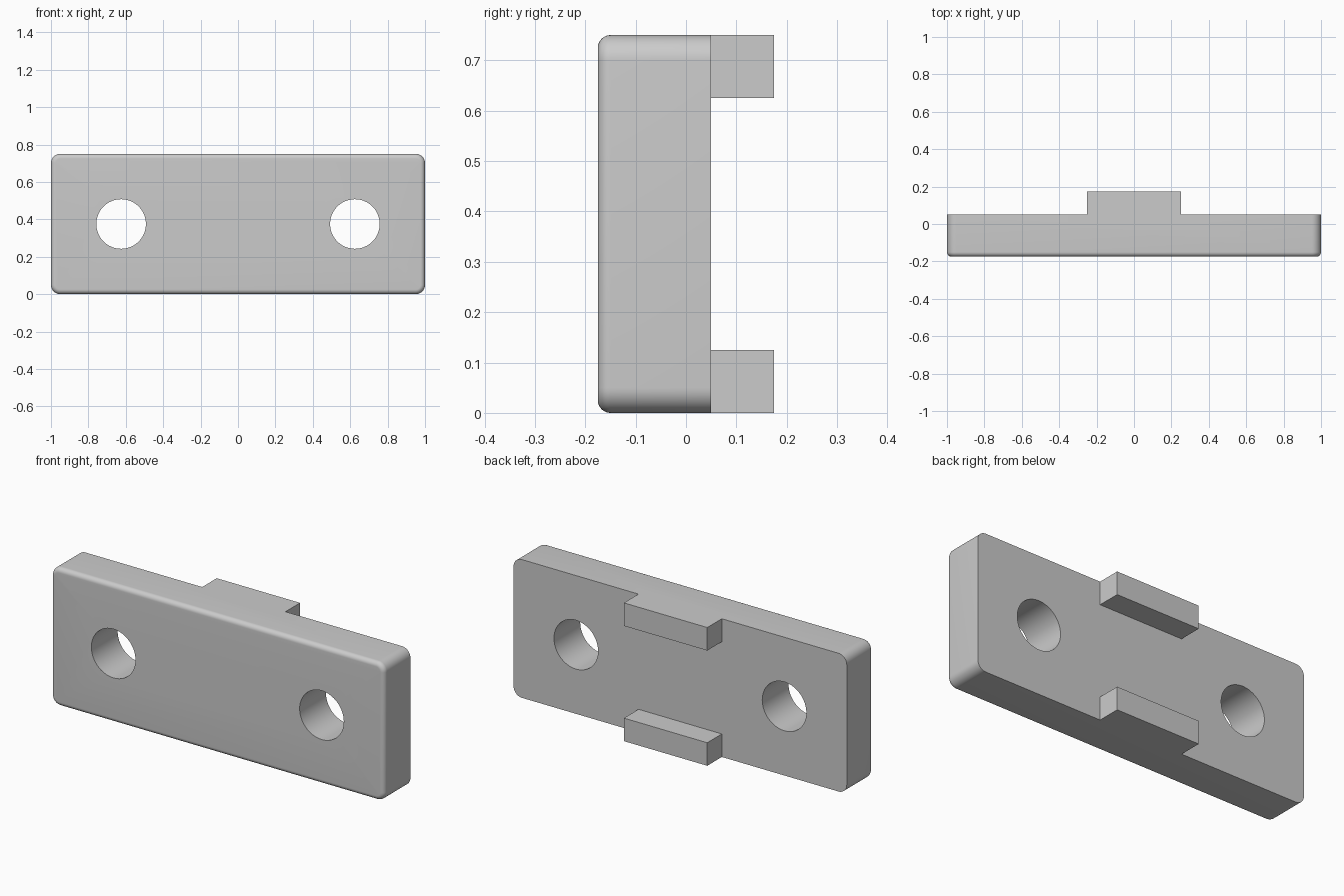
import bpy, bmesh
from math import sin, cos, pi

if "Cube" in bpy.data.objects:
    bpy.data.objects.remove(bpy.data.objects["Cube"])

FRONT, BACK, TAB_BACK = -0.175, 0.05, 0.175
HEIGHT, CORNER, FILLET = 0.75, 0.05, 0.025


def new_object(name, bm):
    bmesh.ops.recalc_face_normals(bm, faces=bm.faces)
    mesh = bpy.data.meshes.new(name)
    bm.to_mesh(mesh)
    bm.free()
    obj = bpy.data.objects.new(name, mesh)
    bpy.context.collection.objects.link(obj)
    return obj


def rounded_outline(inset, y, steps=10):
    """Rounded rectangle in the XZ plane, shrunk by inset."""
    r = CORNER - inset
    cx, cz = 1 - CORNER, HEIGHT / 2 - CORNER
    pts = []
    for q, (sx, sz) in enumerate([(1, 1), (-1, 1), (-1, -1), (1, -1)]):
        for i in range(steps + 1):
            a = (q + i / steps) * pi / 2
            pts.append((sx * cx + r * cos(a), y, HEIGHT / 2 + sz * cz + r * sin(a)))
    return pts


def loft(name, outlines):
    bm = bmesh.new()
    rings = [[bm.verts.new(p) for p in o] for o in outlines]
    for a, b in zip(rings, rings[1:]):
        for i in range(len(a)):
            j = (i + 1) % len(a)
            bm.faces.new((a[i], a[j], b[j], b[i]))
    bm.faces.new(rings[0])
    bm.faces.new(rings[-1])
    return new_object(name, bm)


def boolean(target, cutter, operation):
    mod = target.modifiers.new(cutter.name, 'BOOLEAN')
    mod.operation, mod.object, mod.solver = operation, cutter, 'EXACT'
    bpy.context.view_layer.objects.active = target
    bpy.ops.object.modifier_apply(modifier=mod.name)
    bpy.data.objects.remove(cutter)


# Plate with a filleted front rim and a sharp back rim
sections = []
for i in range(9):
    a = i / 8 * pi / 2
    sections.append(rounded_outline(FILLET * (1 - sin(a)), FRONT + FILLET * (1 - cos(a))))
sections.append(rounded_outline(0, BACK))
plate = loft("mounting_plate", sections)

# Two locating tabs on the back, flush with top and bottom
for name, z0 in (("lower_tab", 0), ("upper_tab", HEIGHT - 0.125)):
    rect = [(-0.25, z0), (0.25, z0), (0.25, z0 + 0.125), (-0.25, z0 + 0.125)]
    tab = loft(name, [[(x, y, z) for x, z in rect] for y in (0, TAB_BACK)])
    boolean(plate, tab, 'UNION')

# Two through holes
for side in (-1, 1):
    circle = [(side * 0.625 + 0.1325 * cos(2 * pi * k / 64),
               0.375 + 0.1325 * sin(2 * pi * k / 64)) for k in range(64)]
    hole = loft("bolt_hole", [[(x, y, z) for x, z in circle] for y in (-0.3, 0.3)])
    boolean(plate, hole, 'DIFFERENCE')

plate.select_set(True)
bpy.context.view_layer.objects.active = plate
bpy.ops.object.shade_smooth_by_angle(angle=0.5)
